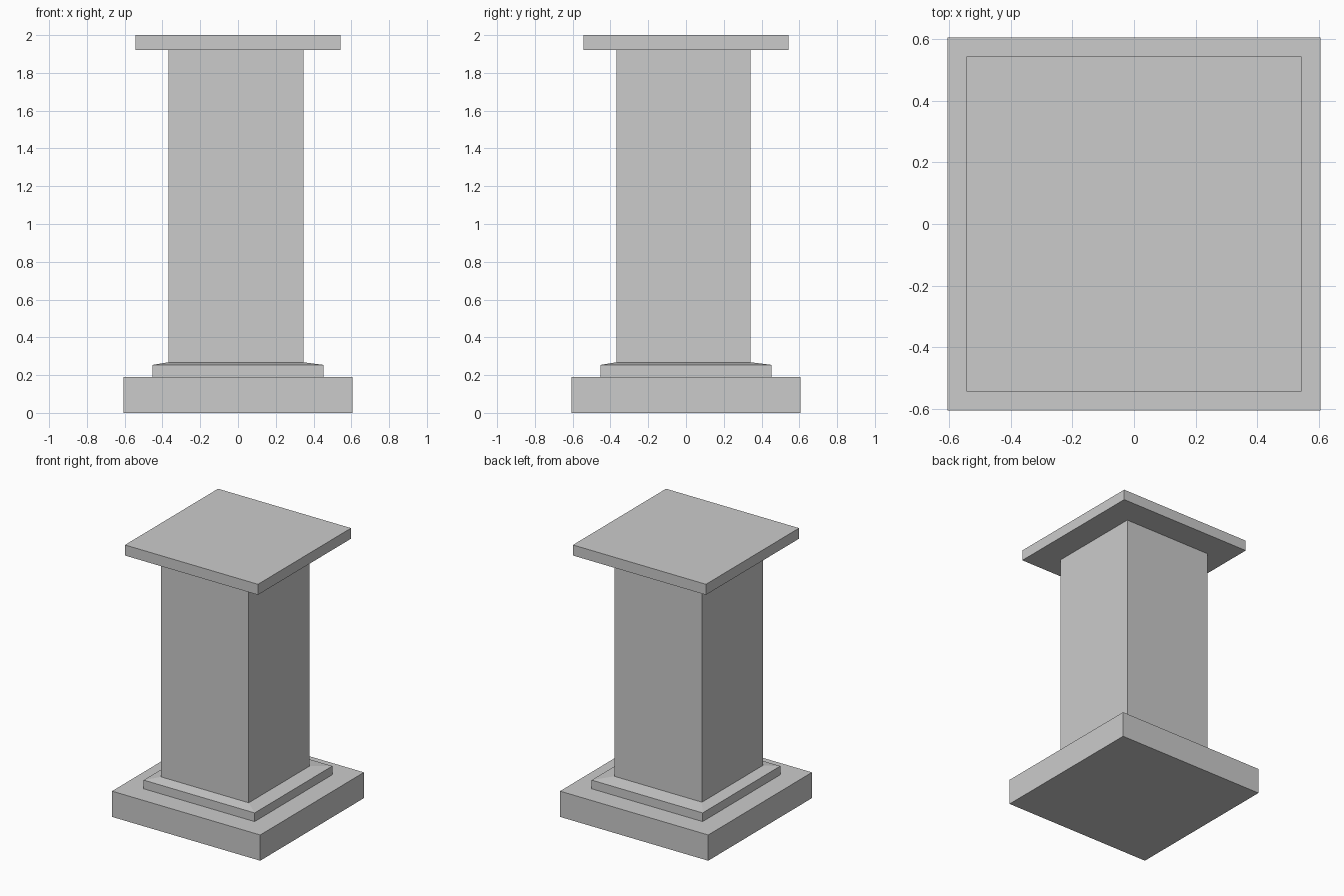
import bpy, bmesh

if "Cube" in bpy.data.objects:
    bpy.data.objects.remove(bpy.data.objects["Cube"])


def stack(name, sections):
    """Closed solid lofted through rectangles (x0, x1, y0, y1, z)."""
    bm = bmesh.new()
    rings = []
    for x0, x1, y0, y1, z in sections:
        corners = [(x0, y0, z), (x1, y0, z), (x1, y1, z), (x0, y1, z)]
        rings.append([bm.verts.new(c) for c in corners])
    bm.faces.new(rings[0][::-1])
    for a, b in zip(rings, rings[1:]):
        for i in range(4):
            j = (i + 1) % 4
            bm.faces.new((a[i], a[j], b[j], b[i]))
    bm.faces.new(rings[-1])
    mesh = bpy.data.meshes.new(name)
    bm.to_mesh(mesh)
    bm.free()
    obj = bpy.data.objects.new(name, mesh)
    bpy.context.collection.objects.link(obj)
    return obj


def square(h):
    return (-h, h, -h, h)


SHAFT = (-0.369, 0.346, -0.369, 0.341)  # shaft sits slightly off centre

# Wide bottom slab
stack("base_plinth", [(*square(0.605), 0), (*square(0.605), 0.19)])

# Smaller step with a shallow sloped top meeting the shaft
stack("base_step", [(*square(0.453), 0.19), (*square(0.453), 0.254),
                    (*SHAFT, 0.268)])

# Square column
stack("shaft", [(*SHAFT, 0.268), (*SHAFT, 1.922)])

# Flat top slab
stack("cap_slab", [(*square(0.543), 1.922), (*square(0.543), 2.0)])
